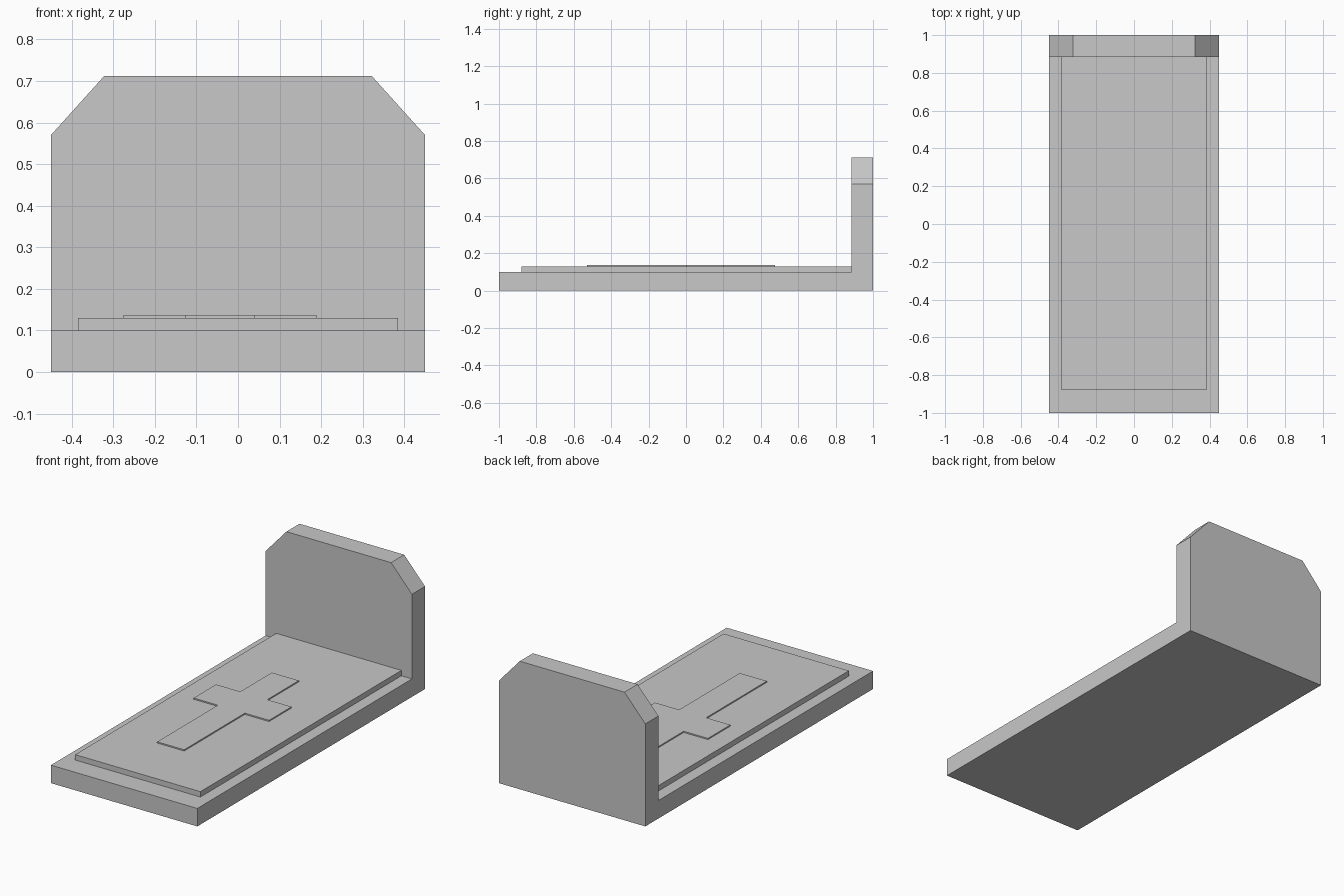
import bpy
import bmesh

cube = bpy.data.objects.get("Cube")
if cube:
    bpy.data.objects.remove(cube, do_unlink=True)

# One plain stone colour
stone = bpy.data.materials.new("grey stone")
stone.use_nodes = True
GREY = (0.58, 0.58, 0.58, 1)
stone.diffuse_color = GREY
stone.node_tree.nodes["Principled BSDF"].inputs["Base Color"].default_value = GREY


def extrude(name, outline, depth):
    """Extrude a closed planar outline along a vector into a flat-faced solid."""
    bm = bmesh.new()
    face = bm.faces.new([bm.verts.new(p) for p in outline])
    result = bmesh.ops.extrude_face_region(bm, geom=[face], use_keep_orig=True)
    moved = [g for g in result["geom"] if isinstance(g, bmesh.types.BMVert)]
    bmesh.ops.translate(bm, verts=moved, vec=depth)
    bmesh.ops.recalc_face_normals(bm, faces=bm.faces)
    mesh = bpy.data.meshes.new(name)
    bm.to_mesh(mesh)
    bm.free()
    mesh.materials.append(stone)
    obj = bpy.data.objects.new(name, mesh)
    bpy.context.collection.objects.link(obj)
    return obj


def slab(name, half_width, y0, y1, z0, z1):
    """Rectangular block centred on x = 0."""
    w = half_width
    outline = [(-w, y0, z0), (w, y0, z0), (w, y1, z0), (-w, y1, z0)]
    return extrude(name, outline, (0, 0, z1 - z0))


WIDTH, BACK, STONE_FRONT = 0.45, 1.0, 0.885
BASE_TOP, COVER_TOP = 0.1, 0.13

# Base plinth and raised cover slab
slab("base", WIDTH, -BACK, STONE_FRONT, 0, BASE_TOP)
slab("cover_slab", 0.385, -0.88, STONE_FRONT, BASE_TOP, COVER_TOP)

# Upright headstone with clipped top corners
half = [(WIDTH, 0), (WIDTH, 0.57), (0.322, 0.712)]
profile = half + [(-x, z) for x, z in reversed(half)]
extrude("headstone", [(x, STONE_FRONT, z) for x, z in profile],
        (0, BACK - STONE_FRONT, 0))

# Raised cross, set slightly to one side of the slab
centre, stem, arm = -0.043, 0.083, 0.232
foot, arm_low, arm_high, head = -0.53, 0.003, 0.2, 0.477
side = [(stem, foot), (stem, arm_low), (arm, arm_low),
        (arm, arm_high), (stem, arm_high), (stem, head)]
cross = side + [(-x, y) for x, y in reversed(side)]
extrude("cross", [(centre + x, y, COVER_TOP) for x, y in cross], (0, 0, 0.007))
